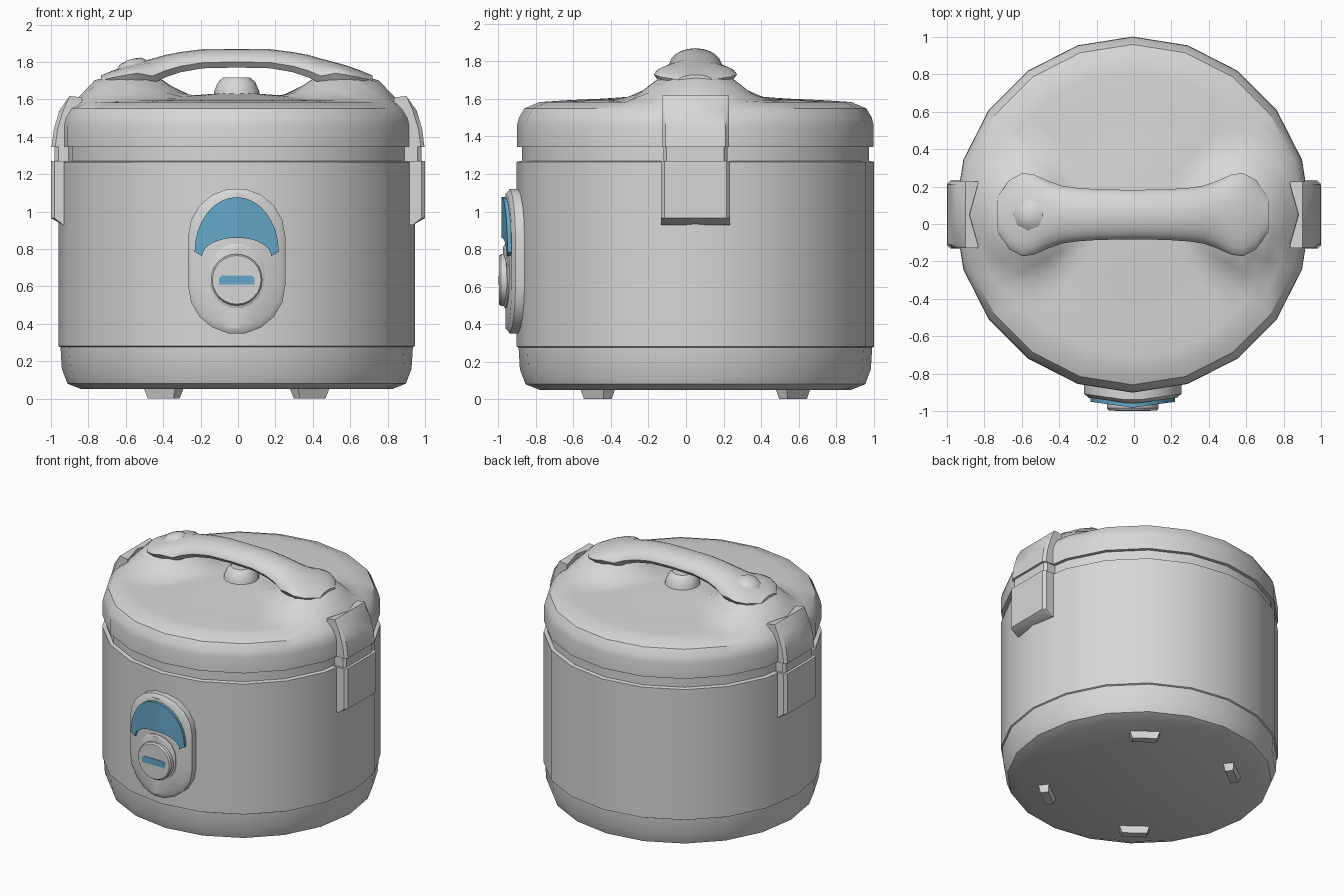
import bpy, bmesh
from math import sin, cos, pi, hypot, radians
from mathutils import Matrix, Vector

if "Cube" in bpy.data.objects:
    bpy.data.objects.remove(bpy.data.objects["Cube"])

CX, CY = -0.007, 0.05          # axis of the pot
parts = []


def material(name, rgb):
    m = bpy.data.materials.new(name)
    m.use_nodes = True
    m.diffuse_color = (*rgb, 1)
    m.node_tree.nodes["Principled BSDF"].inputs["Base Color"].default_value = (*rgb, 1)
    return m


GREY = material("light grey", (0.68, 0.68, 0.68))
BLUE = material("display blue", (0.13, 0.39, 0.58))


def loft(name, rings, mat=GREY, caps=(True, True)):
    """Skin a list of equal rings of points and close the ends."""
    bm = bmesh.new()
    rows = [[bm.verts.new(p) for p in ring] for ring in rings]
    n = len(rows[0])
    for a, b in zip(rows, rows[1:]):
        for i in range(n):
            j = (i + 1) % n
            bm.faces.new((a[i], a[j], b[j], b[i]))
    for row, cap in zip((rows[0], rows[-1]), caps):
        if cap:
            bm.faces.new(row)
    bmesh.ops.remove_doubles(bm, verts=bm.verts, dist=1e-5)
    bmesh.ops.recalc_face_normals(bm, faces=bm.faces)
    mesh = bpy.data.meshes.new(name)
    bm.to_mesh(mesh)
    bm.free()
    mesh.materials.append(mat)
    ob = bpy.data.objects.new(name, mesh)
    bpy.context.collection.objects.link(ob)
    parts.append(ob)
    return ob


def circle(r, z, sides):
    return [Vector((r * cos(2 * pi * i / sides), r * sin(2 * pi * i / sides), z))
            for i in range(sides)]


def turned(name, profile, sides, place=Matrix.Translation((CX, CY, 0))):
    return loft(name, [[place @ p for p in circle(r, z, sides)] for r, z in profile])


# Body with tapered base and the groove under the lid
turned("body", [(0.83, 0.05), (0.905, 0.08), (0.935, 0.16), (0.942, 0.275),
                (0.952, 0.28), (0.952, 1.265), (0.925, 1.27), (0.925, 1.36)], 20)


# Lid: twenty-sided dome that swells under both handle ends
def swell(x, y):
    dx = abs(x) - 0.6
    d = hypot(dx / (0.3 if dx > 0 else 0.35), y / 0.38)
    t = min(1, max(0, (1 - d) / 0.6))
    return 0.13 * t * t * (3 - 2 * t)


lid_rings = []
for r, z in [(0.9, 1.345), (0.95, 1.345), (0.95, 1.46), (0.94, 1.5), (0.91, 1.55),
             (0.83, 1.583), (0.76, 1.588), (0.68, 1.593), (0.6, 1.597), (0.52, 1.6),
             (0.44, 1.605), (0.35, 1.612), (0.25, 1.62), (0.12, 1.63), (0.0, 1.632)]:
    corners = circle(r, z, 20)
    ring = []
    for a, b in zip(corners, corners[1:] + corners[:1]):
        ring += [a, (a + b) / 2]
    lid_rings.append([(p.x + CX, p.y + CY, p.z + (swell(p.x, p.y) if z > 1.54 else 0))
                      for p in ring])
loft("lid", lid_rings, caps=(True, False))

# Carrying handle: half sections (x, half width, top, underside), then mirrored
half = [(0.0, 0.132, 1.87, 1.77), (0.18, 0.135, 1.868, 1.766), (0.3, 0.143, 1.853, 1.745),
        (0.38, 0.155, 1.838, 1.718), (0.45, 0.18, 1.818, 1.685), (0.53, 0.215, 1.797, 1.67),
        (0.59, 0.222, 1.78, 1.67), (0.66, 0.185, 1.755, 1.67), (0.725, 0.09, 1.728, 1.67)]
sections = [(-x, w, t, u) for x, w, t, u in half[:0:-1]] + half
handle = []
for x, w, top, under in sections:
    rim = under + (0.3 if under > 1.68 else 0.55) * (top - under)
    arch = [(CX + x, CY + w * cos(pi * k / 10), rim + (top - rim) * sin(pi * k / 10) ** 1.2)
            for k in range(11)]
    handle.append(arch + [(CX + x, CY - 0.8 * w, under), (CX + x, CY + 0.8 * w, under)])
loft("handle", handle)

# Release button on the sloping right end of the handle, and steam vent below
tilt = Matrix.Translation((-0.56, CY, 1.76)) @ Matrix.Rotation(radians(-18), 4, "Y")
turned("release_button", [(0.09, -0.03), (0.09, 0.02), (0.06, 0.047), (0.02, 0.055)], 8, tilt)
turned("steam_vent", [(0.125, 1.61), (0.12, 1.645), (0.098, 1.695), (0.07, 1.717)], 16)


# Side latches: profiles in x and z swept across y, with a hollowed inner top
def latch(name, side, profile, half_width, hollow=0.0):
    rings = []
    for f, inset in [(-1, 0.02), (-0.9, 0), (0, 0), (0.9, 0), (1, 0.02)]:
        ring = []
        for x, z in profile:
            if x > 0.95:
                x -= inset
            if x < 0.86 and f == 0:
                x += hollow
            ring.append((side * x, CY + f * half_width, z))
        rings.append(ring)
    loft(name, rings)


for side, word in ((1, "left"), (-1, "right")):
    latch(word + "_latch_top", side,
          [(0.835, 1.61), (0.9, 1.618), (0.955, 1.54), (0.985, 1.44), (0.997, 1.345),
           (0.9, 1.345), (0.83, 1.5)], 0.178, 0.045)
    latch(word + "_latch_hinge", side,
          [(0.88, 1.36), (0.98, 1.36), (0.98, 1.26), (0.88, 1.26)], 0.17)
    latch(word + "_latch_bottom", side,
          [(0.88, 1.27), (1.0, 1.27), (1.0, 0.965), (0.935, 0.928), (0.88, 0.928)], 0.184)


# Control panel: oval plates with a centre ridge
def oval(r, low, high, y, squash=1.0):
    pts = []
    for k in range(20):
        a = pi * (k if k < 10 else k - 1) / 9
        x = r * cos(a)
        z = (high if k < 10 else low) + r * sin(a)
        pts.append((CX + squash * x, y + 0.14 * abs(squash * x), z))
    return pts


def plate(name, r, low, high, back, edge, front, lip):
    loft(name, [oval(r, low, high, back), oval(r, low, high, edge),
                oval(r - lip, low, high, front), oval(r - lip, low, high, front, 0)],
         caps=(True, False))


plate("control_panel", 0.26, 0.605, 0.865, -0.82, -0.945, -0.962, 0.025)
plate("dial_surround", 0.148, 0.63, 0.68, -0.93, -0.968, -0.974, 0.012)

# Crescent display above the dial
crescent = []
for k in range(17):
    a = pi * k / 16
    xo, zo = 0.225 * cos(a), 0.785 + 0.292 * sin(a)
    xi, zi = 0.185 * cos(a), 0.762 + 0.098 * sin(a)
    crescent.append([(CX + x, y + 0.14 * abs(x), z) for x, y, z in
                     ((xo, -0.94, zo), (xo, -0.982, zo), (xi, -0.982, zi), (xi, -0.94, zi))])
loft("display", crescent, BLUE)

# Dial knob with its pointer bar
facing = Matrix.Translation((CX, 0, 0.635)) @ Matrix.Rotation(radians(90), 4, "X")
turned("dial_knob", [(0.138, 0.9), (0.138, 0.985), (0.13, 0.996)], 24, facing)
bar = [(-0.095, 0.61), (0.095, 0.61), (0.095, 0.645), (0.08, 0.657),
       (-0.08, 0.657), (-0.095, 0.645)]
loft("dial_pointer", [[(CX + x, y, z) for x, z in bar] for y in (-0.992, -1.0)], BLUE)

# Four feet set along the rim
for sx in (-1, 1):
    for sy in (-1, 1):
        out = Vector((sx * 0.6, sy * 0.8, 0))
        along = Vector((-out.y, out.x, 0))
        mid = Vector((CX + sx * 0.39, CY + sy * 0.52, 0))
        rings = []
        for z, l, t in ((0, 0.085, 0.028), (0.07, 0.11, 0.04)):
            rings.append([mid + along * l * u + out * t * v + Vector((0, 0, z))
                          for u, v in ((-1, -1), (1, -1), (1, 1), (-1, 1))])
        loft("%s_%s_foot" % ("front" if sy < 0 else "back", "left" if sx > 0 else "right"), rings)

# Smooth shading with crisp edges
bpy.ops.object.select_all(action="DESELECT")
for ob in parts:
    ob.select_set(True)
bpy.context.view_layer.objects.active = parts[0]
bpy.ops.object.shade_smooth_by_angle(angle=radians(35))
